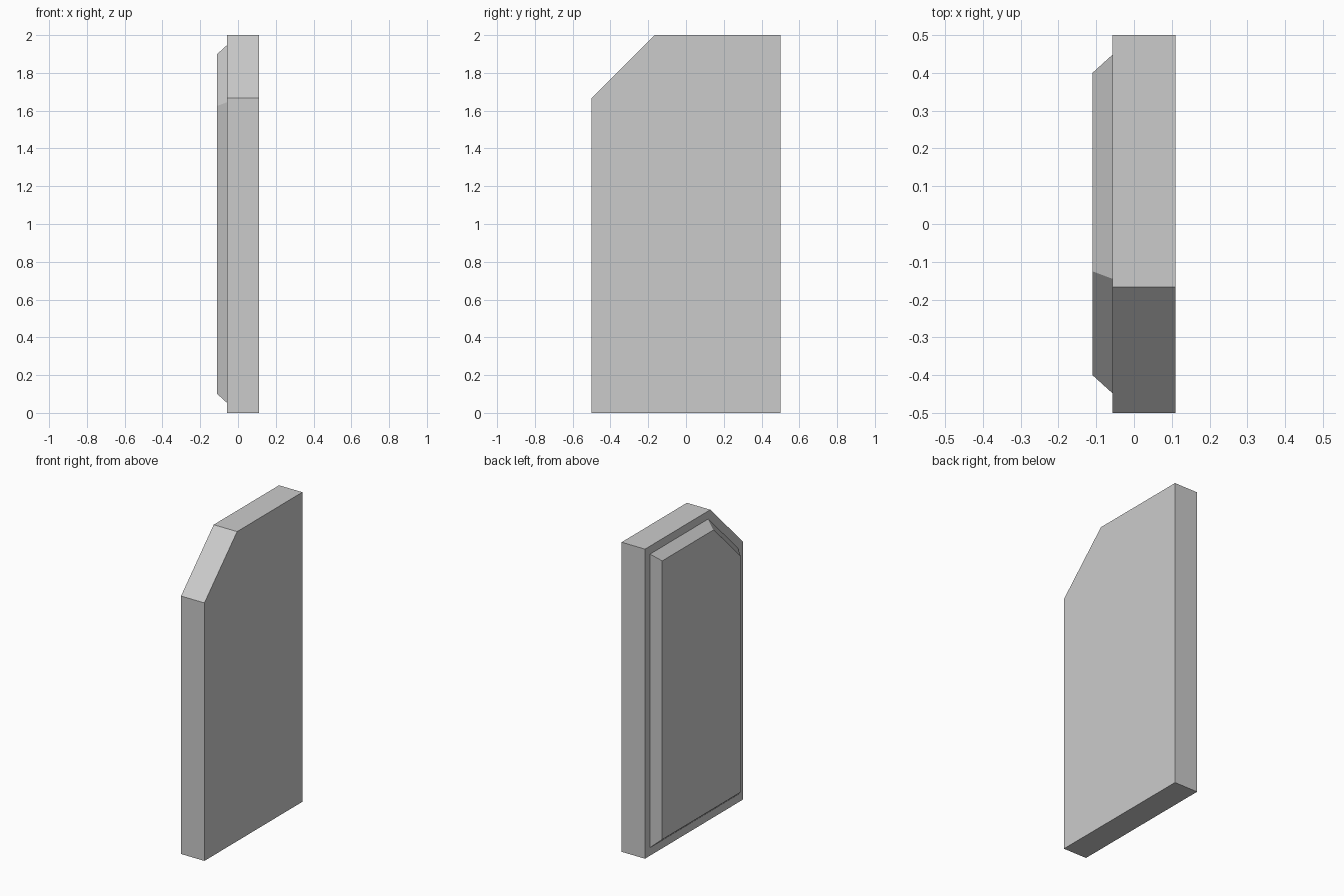
import bpy, bmesh

if "Cube" in bpy.data.objects:
    bpy.data.objects.remove(bpy.data.objects["Cube"])

BACK, FACE, RAISED = 0.11, -0.057, -0.11   # x of back, front face and raised panel
CUT = 1 / 3                                # size of the clipped corner


def outline(bm, x, d):
    """Clipped-corner slab outline at x, moved inward by d on every side."""
    k = d * (2 ** 0.5 - 1)
    pts = [(-0.5 + d, d), (0.5 - d, d), (0.5 - d, 2 - d),
           (-0.5 + CUT + k, 2 - d), (-0.5 + d, 2 - CUT - k)]
    return [bm.verts.new((x, y, z)) for y, z in pts]


bm = bmesh.new()
# back, outer front edge, bevel foot, bevel top
rings = [outline(bm, BACK, 0), outline(bm, FACE, 0),
         outline(bm, FACE, 0.052), outline(bm, RAISED, 0.1)]
for a, b in zip(rings, rings[1:]):
    for i in range(5):
        j = (i + 1) % 5
        bm.faces.new((a[i], a[j], b[j], b[i]))
bm.faces.new(rings[0])
bm.faces.new(rings[-1])
bmesh.ops.recalc_face_normals(bm, faces=bm.faces)

# slab with raised bevelled panel
mesh = bpy.data.meshes.new("panelled_slab")
bm.to_mesh(mesh)
bm.free()
bpy.context.collection.objects.link(bpy.data.objects.new("panelled_slab", mesh))
